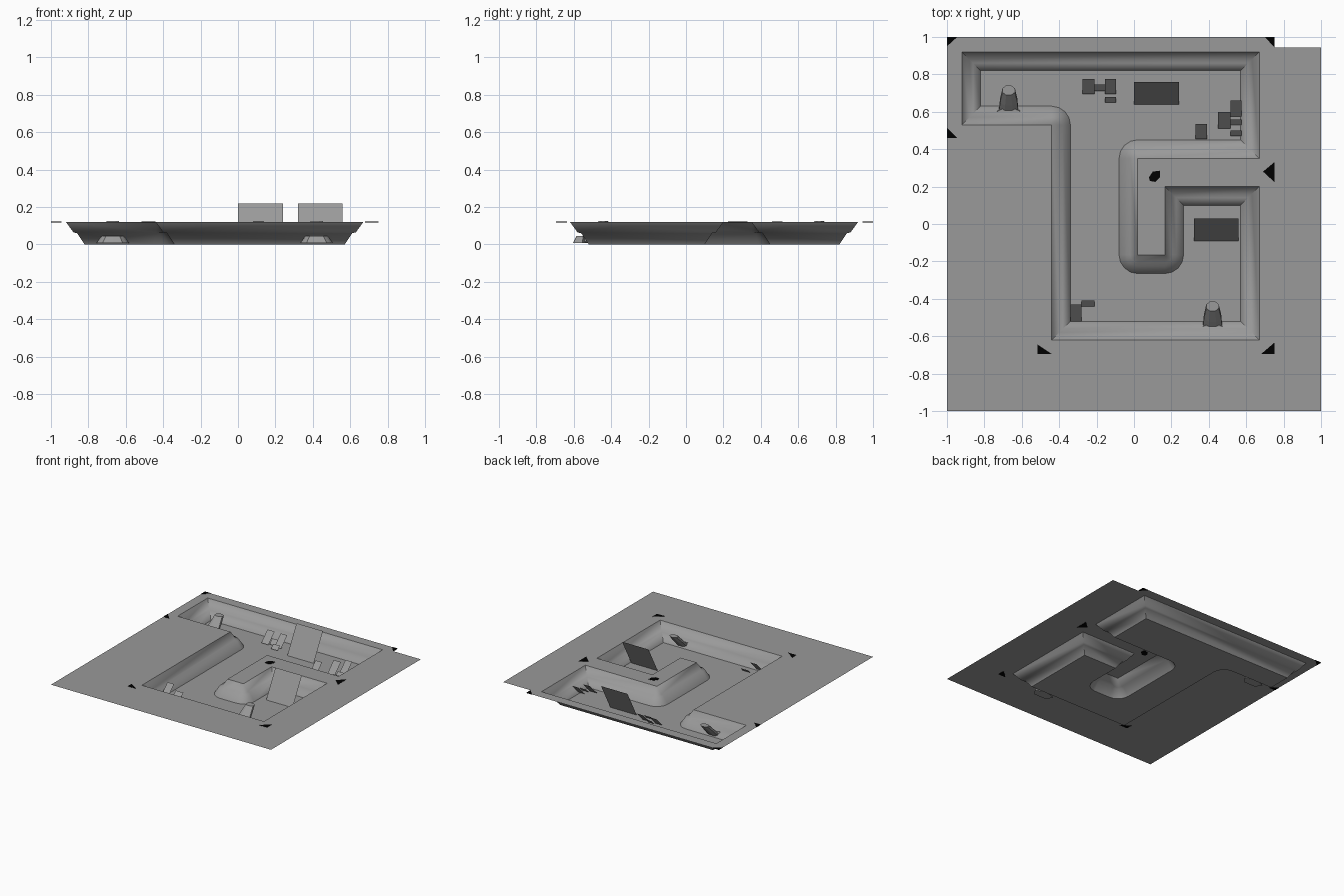
import bpy, bmesh, math
from mathutils import Vector

cube = bpy.data.objects.get("Cube")
if cube:
    bpy.data.objects.remove(cube, do_unlink=True)

TOP = 0.12


def material(name, value):
    m = bpy.data.materials.new(name)
    m.use_nodes = True
    colour = (value, value, value, 1)
    m.diffuse_color = colour
    m.node_tree.nodes["Principled BSDF"].inputs["Base Color"].default_value = colour
    return m


STONE = material("stone_grey", 0.32)
BLACK = material("marker_black", 0.0)


def finish(name, bm, mat=STONE, smooth=None):
    mesh = bpy.data.meshes.new(name)
    bm.to_mesh(mesh)
    bm.free()
    mesh.materials.append(mat)
    ob = bpy.data.objects.new(name, mesh)
    bpy.context.collection.objects.link(ob)
    if smooth:
        bpy.ops.object.select_all(action='DESELECT')
        ob.select_set(True)
        bpy.context.view_layer.objects.active = ob
        bpy.ops.object.shade_smooth_by_angle(angle=math.radians(smooth))
    return ob


def fill(name, loops, z):
    """Flat upward sheet bounded by an outline and optional holes."""
    bm = bmesh.new()
    for pts in loops:
        vs = [bm.verts.new((p[0], p[1], z)) for p in pts]
        for a, b in zip(vs, vs[1:] + vs[:1]):
            bm.edges.new((a, b))
    bmesh.ops.triangle_fill(bm, edges=bm.edges[:], use_beauty=True, normal=(0, 0, 1))
    for f in bm.faces:
        f.normal_update()
        if f.normal.z < 0:
            f.normal_flip()
    return finish(name, bm)


def inset(pts, d, segs=4):
    """Offset a loop inwards; inner corners mitre, reflex corners become arcs."""
    out = []
    for i, p in enumerate(pts):
        p = Vector(p)
        e1 = (p - Vector(pts[i - 1])).normalized()
        e2 = (Vector(pts[(i + 1) % len(pts)]) - p).normalized()
        n1, n2 = Vector((-e1.y, e1.x)), Vector((-e2.y, e2.x))
        if e1.cross(e2) > 0:
            out.append(p + (n1 + n2) * d)
        else:
            for k in range(segs + 1):
                a = k / segs * math.pi / 2
                out.append(p + (n1 * math.cos(a) + n2 * math.sin(a)) * d)
    return out


# Ground sheet around the winding pit
rim = [(-.92, .53), (-.44, .53), (-.44, -.62), (.67, -.62), (.67, .2), (.165, .2),
       (.165, -.165), (.02, -.165), (.02, .35), (.67, .35), (.67, .92), (-.92, .92)]
ground = [(-1, -1), (1, -1), (1, .945), (.75, .945), (.75, 1), (-1, 1)]
fill("ground", [ground, rim], TOP)

# Two-step sloping pit walls
levels = [(0, TOP), (.04, .065), (.06, .06), (.1, 0)]
bm = bmesh.new()
rings = [[bm.verts.new((p.x, p.y, z)) for p in inset(rim, d)] for d, z in levels]
for lo, hi in zip(rings[1:], rings):
    n = len(lo)
    for i in range(n):
        j = (i + 1) % n
        bm.faces.new((hi[i], hi[j], lo[j], lo[i]))
bmesh.ops.remove_doubles(bm, verts=bm.verts[:], dist=1e-5)
finish("pit_walls", bm, smooth=60)

# Pit floor
fill("pit_floor", [inset(rim, .1)], 0)


# Leaning sign boards and small leaning plates
def leaning_panel(name, x0, x1, y0, y1, z0, z1):
    bm = bmesh.new()
    bm.faces.new([bm.verts.new(c) for c in
                  ((x0, y0, z0), (x1, y0, z0), (x1, y1, z1), (x0, y1, z1))])
    finish(name, bm)


leaning_panel("back_board", 0, .24, .64, .76, 0, .22)
leaning_panel("front_board", .32, .56, -.09, .03, 0, .22)

plates = [(-.275, -.21, .695, .775), (-.21, -.155, .71, .745), (-.155, -.095, .695, .775),
          (-.155, -.095, .65, .68), (.515, .575, .575, .66), (.45, .515, .51, .6),
          (.515, .575, .53, .56), (.515, .575, .47, .5), (.33, .39, .455, .535),
          (-.34, -.28, -.52, -.43), (-.28, -.21, -.44, -.41)]
for i, (x0, x1, y0, y1) in enumerate(plates):
    leaning_panel(f"small_plate_{i + 1}", x0, x1, y0, y1, .01, .01 + (y1 - y0))


# Leaning spouts on the south walls, each with a flared collar
def loft(name, cx, cy, sections, sides, wave=0):
    bm = bmesh.new()
    loops = []
    for dy, z, rx, ry in sections:
        loop = []
        for k in range(sides):
            a = 2 * math.pi * (k + .5) / sides
            r = 1 - wave * (k % 2)
            loop.append(bm.verts.new((cx + rx * r * math.cos(a), cy + dy + ry * r * math.sin(a), z)))
        loops.append(loop)
    for lo, hi in zip(loops, loops[1:]):
        for i in range(sides):
            j = (i + 1) % sides
            bm.faces.new((lo[i], lo[j], hi[j], hi[i]))
    bm.faces.new(loops[-1])
    bm.faces.new(loops[0][::-1])
    finish(name, bm)


for side, cx, cy in (("back", -.67, .6), ("front", .42, -.555)):
    loft(side + "_spout", cx, cy, [(0, .01, .056, .03), (.06, .07, .05, .03),
                                   (.115, .125, .036, .028)], 8)
    loft(side + "_collar", cx, cy, [(-.012, .008, .092, .044), (-.005, .045, .062, .03)], 10, .15)

# Black corner markers set into the ground
markers = [
    [(-1, 1), (-1, .95), (-.945, 1)],
    [(.7, 1), (.75, .945), (.75, 1)],
    [(-1, .46), (-.945, .46), (-1, .515)],
    [(.69, .28), (.75, .225), (.75, .33)],
    [(.08, .25), (.085, .23), (.115, .225), (.14, .25), (.14, .285), (.1, .28)],
    [(-.515, -.695), (-.44, -.695), (-.515, -.645)],
    [(.68, -.695), (.75, -.695), (.75, -.635)],
]
bm = bmesh.new()
for pts in markers:
    low = [bm.verts.new((x, y, TOP - .002)) for x, y in pts]
    high = [bm.verts.new((x, y, TOP + .002)) for x, y in pts]
    bm.faces.new(high)
    bm.faces.new(low[::-1])
    for i in range(len(pts)):
        bm.faces.new((low[i - 1], low[i], high[i], high[i - 1]))
finish("corner_markers", bm, BLACK)
